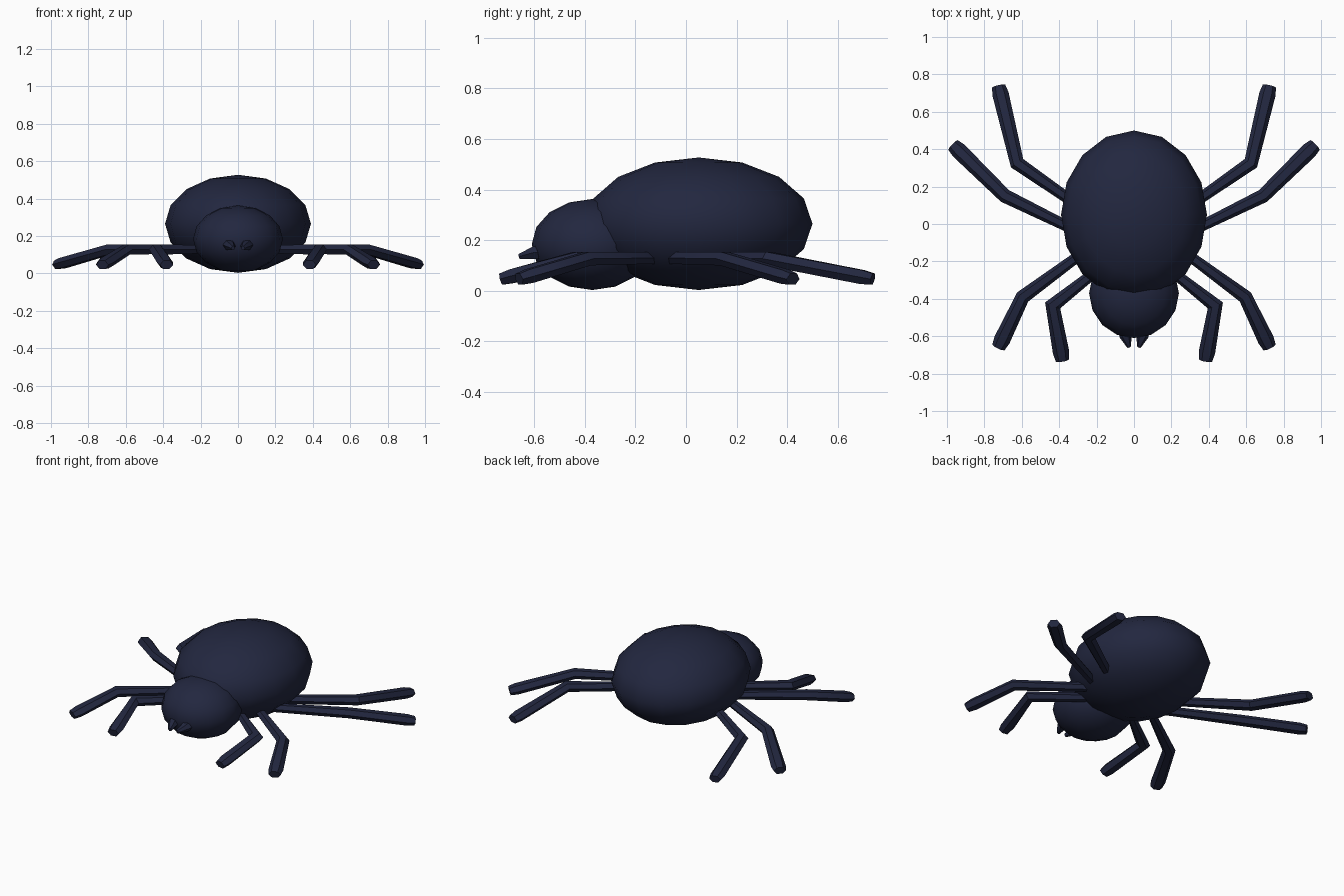
import bpy, bmesh, math
from mathutils import Vector

if "Cube" in bpy.data.objects:
    bpy.data.objects.remove(bpy.data.objects["Cube"])

mat = bpy.data.materials.new("dark_shell")
mat.diffuse_color = (0.016, 0.020, 0.050, 1)
mat.use_nodes = True
mat.node_tree.nodes["Principled BSDF"].inputs["Base Color"].default_value = mat.diffuse_color


def finish(obj, angle):
    obj.data.materials.append(mat)
    bpy.ops.object.select_all(action='DESELECT')
    obj.select_set(True)
    bpy.context.view_layer.objects.active = obj
    bpy.ops.object.shade_smooth_by_angle(angle=math.radians(angle))


def ellipsoid(name, centre, radii):
    bpy.ops.mesh.primitive_uv_sphere_add(segments=16, ring_count=8, location=centre)
    obj = bpy.context.object
    obj.name = name
    obj.scale = radii
    bpy.ops.object.transform_apply(location=False, rotation=False, scale=True)
    finish(obj, 60)


def limb(name, path, widths, heights, sides=6):
    """Flattened tube along a path, with mitred joints."""
    pts = [Vector(p) for p in path]
    dirs = [(b - a).normalized() for a, b in zip(pts, pts[1:])]
    bm = bmesh.new()
    rings = []
    for i, p in enumerate(pts):
        d0, d1 = dirs[max(i - 1, 0)], dirs[min(i, len(dirs) - 1)]
        t = (d0 + d1).normalized()
        side = t.cross(Vector((0, 0, 1))).normalized()
        up = side.cross(t)
        miter = 1 / max(t.dot(d1), 0.5)
        rings.append([bm.verts.new(
            p + side * (widths[i] * miter * math.cos(2 * math.pi * k / sides))
            + up * (heights[i] * math.sin(2 * math.pi * k / sides)))
            for k in range(sides)])
    for a, b in zip(rings, rings[1:]):
        for k in range(sides):
            n = (k + 1) % sides
            bm.faces.new((a[k], a[n], b[n], b[k]))
    bm.faces.new(rings[0])
    bm.faces.new(rings[-1])
    bmesh.ops.recalc_face_normals(bm, faces=bm.faces)
    mesh = bpy.data.meshes.new(name)
    bm.to_mesh(mesh)
    bm.free()
    obj = bpy.data.objects.new(name, mesh)
    bpy.context.collection.objects.link(obj)
    finish(obj, 35)


# Body
ellipsoid("abdomen", (0, 0.05, 0.265), (0.39, 0.45, 0.262))
ellipsoid("head", (0, -0.37, 0.183), (0.24, 0.24, 0.18))

# Legs: root, knee and foot in plan, front to back
legs = [
    ((0.16, -0.22), (0.435, -0.435), (0.382, -0.73)),
    ((0.20, -0.10), (0.595, -0.39), (0.725, -0.66)),
    ((0.20, -0.09), (0.69, 0.15), (0.968, 0.423)),
    ((0.20, 0.03), (0.625, 0.325), (0.724, 0.738)),
]
for s, side in ((-1, "left"), (1, "right")):
    for i, (root, knee, foot) in enumerate(legs):
        a = Vector((s * root[0], root[1], 0.13))
        b = Vector((s * knee[0], knee[1], 0.127))
        c = Vector((s * foot[0], foot[1], 0.046))
        near = c + (b - c).normalized() * 0.045
        limb(f"{side}_leg_{i + 1}", (a, b, near, c),
             (0.025, 0.037, 0.044, 0.036), (0.026, 0.031, 0.032, 0.026))
    # Mandibles
    limb(f"{side}_mandible",
         ((s * 0.05, -0.56, 0.155), (s * 0.045, -0.60, 0.150), (s * 0.026, -0.658, 0.135)),
         (0.036, 0.032, 0.011), (0.032, 0.028, 0.012))
